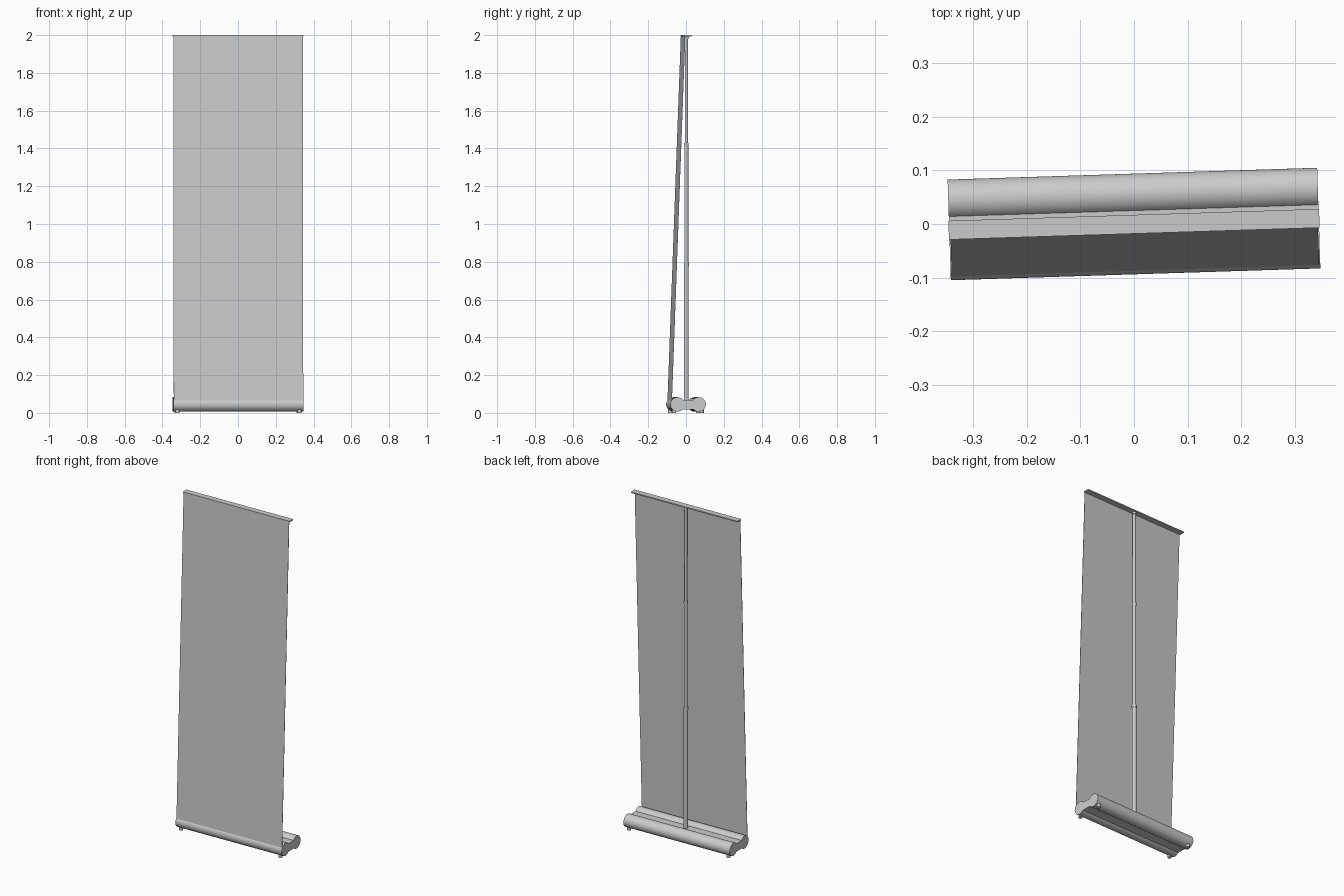
import bpy, bmesh, math
from mathutils import Matrix

if "Cube" in bpy.data.objects:
    bpy.data.objects.remove(bpy.data.objects["Cube"])

TURN = Matrix.Rotation(math.radians(1.83), 4, 'Z')   # whole stand is slightly turned


def finish(name, bm, smooth=True):
    bmesh.ops.recalc_face_normals(bm, faces=bm.faces)
    bm.transform(TURN)
    mesh = bpy.data.meshes.new(name)
    bm.to_mesh(mesh)
    bm.free()
    ob = bpy.data.objects.new(name, mesh)
    bpy.context.collection.objects.link(ob)
    if smooth:
        bpy.ops.object.select_all(action='DESELECT')
        ob.select_set(True)
        bpy.context.view_layer.objects.active = ob
        bpy.ops.object.shade_smooth_by_angle(angle=math.radians(35))
    return ob


def extrude_x(name, profile, half):
    """Extrude a closed (y, z) profile along x."""
    bm = bmesh.new()
    face = bm.faces.new([bm.verts.new((-half, y, z)) for y, z in profile])
    out = bmesh.ops.extrude_face_region(bm, geom=[face])
    verts = [g for g in out['geom'] if isinstance(g, bmesh.types.BMVert)]
    bmesh.ops.translate(bm, verts=verts, vec=(2 * half, 0, 0))
    return finish(name, bm)


def rod(name, x, y, z0, z1, r, seg=24):
    bm = bmesh.new()
    bmesh.ops.create_cone(bm, cap_ends=True, segments=seg, radius1=r, radius2=r,
                          depth=z1 - z0,
                          matrix=Matrix.Translation((x, y, (z0 + z1) / 2)))
    return finish(name, bm)


# Base housing: two round lobes joined by a lower flat web
CY, CZ, R, STEPS = 0.056, 0.045, 0.038, 32
up, down = math.asin(0.022 / R), math.asin(0.026 / R)
start, end = -math.pi + down, math.pi - up
lobe = []
for i in range(STEPS + 1):
    a = start + (end - start) * i / STEPS
    lobe.append((CY + R * math.cos(a), CZ + R * math.sin(a)))
profile = lobe + [(-y, z) for y, z in reversed(lobe)]
extrude_x("base_housing", profile, 0.345)

# Feet under the four corners
for sx, side in ((-1, "left"), (1, "right")):
    for sy, end_name in ((-1, "front"), (1, "back")):
        rod(f"foot_{end_name}_{side}", sx * 0.323, sy * 0.073, 0.0, 0.022, 0.011, 16)

# Telescopic pole with joint collars
PY = 0.002
rod("pole_lower", 0, PY, 0.05, 0.785, 0.0125)
rod("pole_middle", 0, PY, 0.78, 1.42, 0.0105)
rod("pole_upper", 0, PY, 1.415, 1.992, 0.0085)
rod("collar_lower", 0, PY, 0.776, 0.793, 0.0138)
rod("collar_upper", 0, PY, 1.413, 1.428, 0.0118)
rod("pole_tip", 0, PY, 1.98, 1.994, 0.0105)

# Leaning banner sheet
extrude_x("banner", [(-0.0875, 0.058), (-0.0855, 0.058),
                     (-0.0145, 1.996), (-0.0165, 1.996)], 0.343)

# Top rail: thin plate with a small lip holding the banner
extrude_x("top_rail", [(-0.018, 1.993), (-0.011, 1.993), (0.017, 1.993),
                       (0.017, 2.0), (-0.018, 2.0)], 0.346)
